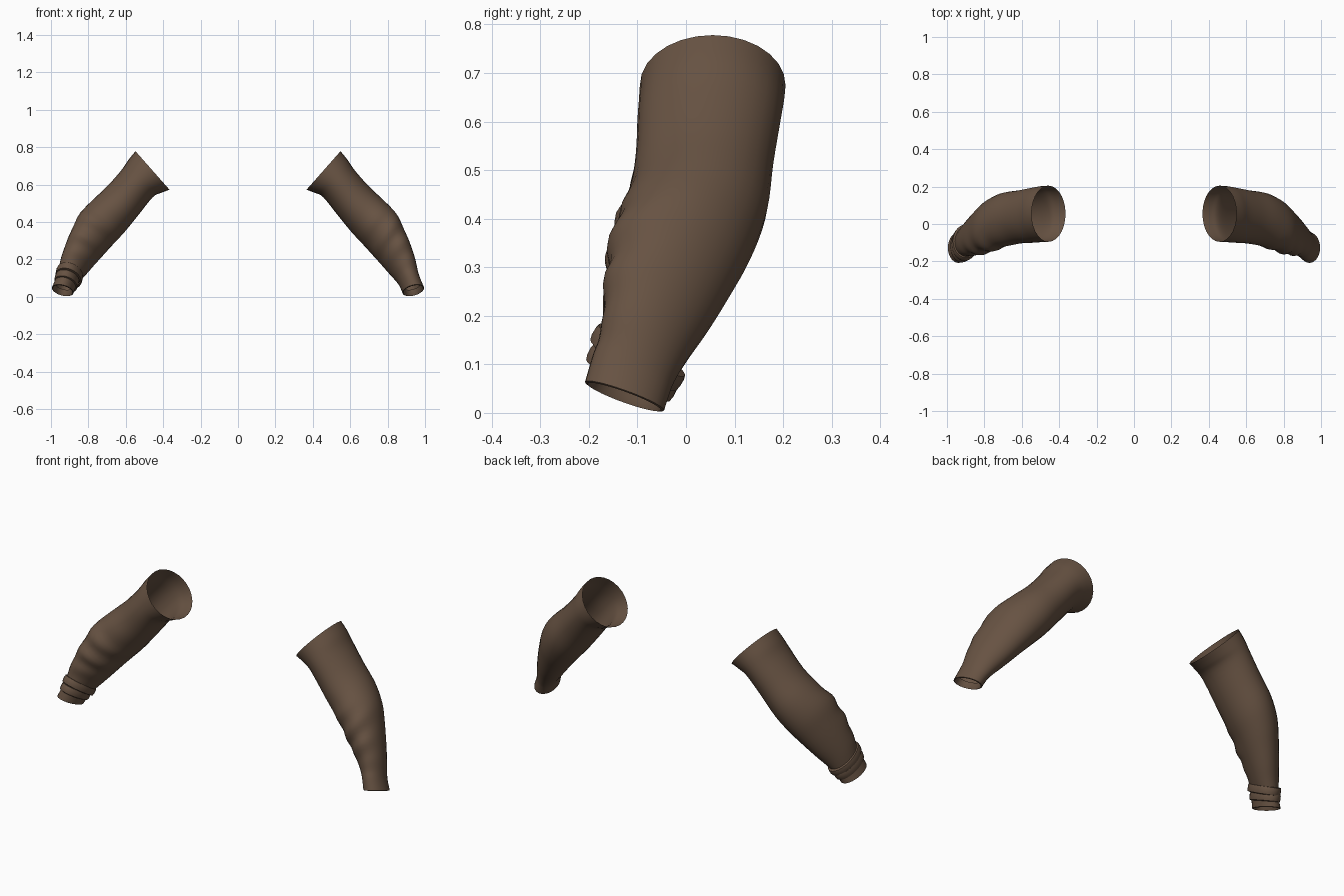
import bpy, bmesh, math
from mathutils import Vector

if "Cube" in bpy.data.objects:
    bpy.data.objects.remove(bpy.data.objects["Cube"])

brown = bpy.data.materials.new("brown cloth")
brown.diffuse_color = (0.135, 0.085, 0.055, 1)
brown.use_nodes = True
brown.node_tree.nodes["Principled BSDF"].inputs["Base Color"].default_value = brown.diffuse_color

# Cross-sections from armhole to wrist:
# outer x, outer z, inner x, inner z, front y, back y, forward tilt
RINGS = [
    (.548, .778, .366, .572, -.095, .205, .00),
    (.585, .733, .410, .556, -.097, .202, .00),
    (.625, .675, .455, .533, -.100, .195, .00),
    (.700, .590, .530, .440, -.105, .180, .00),
    (.780, .515, .610, .342, -.122, .167, .01),
    (.845, .445, .670, .280, -.143, .135, .03),
    (.885, .365, .725, .222, -.158, .092, .04),
    (.920, .280, .770, .175, -.166, .047, .05),
    (.947, .200, .810, .132, -.170, .006, .05),
    (.963, .130, .842, .097, -.178, -.022, .045),
    (.974, .095, .862, .066, -.192, -.033, .038),
    (.995, .047, .880, .022, -.208, -.045, .029),
]
SIDES = 28


def section(s):
    """Smoothly interpolated cross-section at position s along the sleeve."""
    i = min(int(s), len(RINGS) - 2)
    t = s - i
    p = [RINGS[max(0, min(len(RINGS) - 1, i + k))] for k in (-1, 0, 1, 2)]
    return [.5 * (2 * b + (c - a) * t + (2 * a - 5 * b + 4 * c - d) * t * t
                  + (3 * b - a - 3 * c + d) * t ** 3) for a, b, c, d in zip(*p)]


def fold(s, a, side):
    """Diagonal cloth wrinkles on the front of the elbow and forearm."""
    front = max(0, -math.sin(a)) ** 1.5
    zone = math.exp(-((s - 6.2) / 1.9) ** 2)
    wave = math.sin(s * 4.4 + side * math.cos(a) * 1.6 + side)
    return 1 + .055 * front * zone * wave


def ring(bm, s, side, scale=1, lift=0, wrinkles=True):
    ox, oz, ix, iz, yf, yb, tilt = section(s)
    c = Vector(((ox + ix) / 2, (yf + yb) / 2, (oz + iz) / 2))
    u = Vector(((ox - ix) / 2, 0, (oz - iz) / 2))
    v = Vector((0, (yb - yf) / 2, -tilt))
    axis = v.cross(u).normalized()
    if axis.z < 0:
        axis = -axis
    verts = []
    for k in range(SIDES):
        a = 2 * math.pi * k / SIDES
        r = scale * (fold(s, a, side) if wrinkles else 1)
        p = c + axis * lift + (u * math.cos(a) + v * math.sin(a)) * r
        verts.append(bm.verts.new((p.x * side, p.y, p.z)))
    return verts


def loft(name, side, steps, wrinkles=True):
    """Skin a list of (position, scale, lift) rings into an open tube."""
    bm = bmesh.new()
    loops = [ring(bm, s, side, sc, lift, wrinkles) for s, sc, lift in steps]
    for A, B in zip(loops, loops[1:]):
        for k in range(SIDES):
            n = (k + 1) % SIDES
            q = (A[k], A[n], B[n], B[k])
            bm.faces.new(q if side < 0 else q[::-1])
    me = bpy.data.meshes.new(name)
    bm.to_mesh(me)
    bm.free()
    me.materials.append(brown)
    ob = bpy.data.objects.new(name, me)
    bpy.context.collection.objects.link(ob)
    bpy.ops.object.select_all(action='DESELECT')
    ob.select_set(True)
    bpy.context.view_layer.objects.active = ob
    bpy.ops.object.shade_smooth_by_angle(angle=math.radians(50))
    return ob


# Sleeves, with the hem turned in at the wrist
count = 44
body = [(11 * i / count, 1, 0) for i in range(count + 1)]
hem = [(11, .93, -.002), (11, .86, .008), (11, .80, .03)]
loft("right_sleeve", 1, body + hem)
loft("left_sleeve", -1, body + hem)

# Rolled wraps around one wrist
for name, s, size in (("upper_wrist_wrap", 9.0, 1.17), ("lower_wrist_wrap", 9.95, 1.12)):
    profile = [(-.021, .98), (-.019, size - .03), (-.010, size), (.006, size),
               (.017, size - .03), (.020, .98)]
    loft(name, -1, [(s, sc, -lift) for lift, sc in profile], wrinkles=False)
